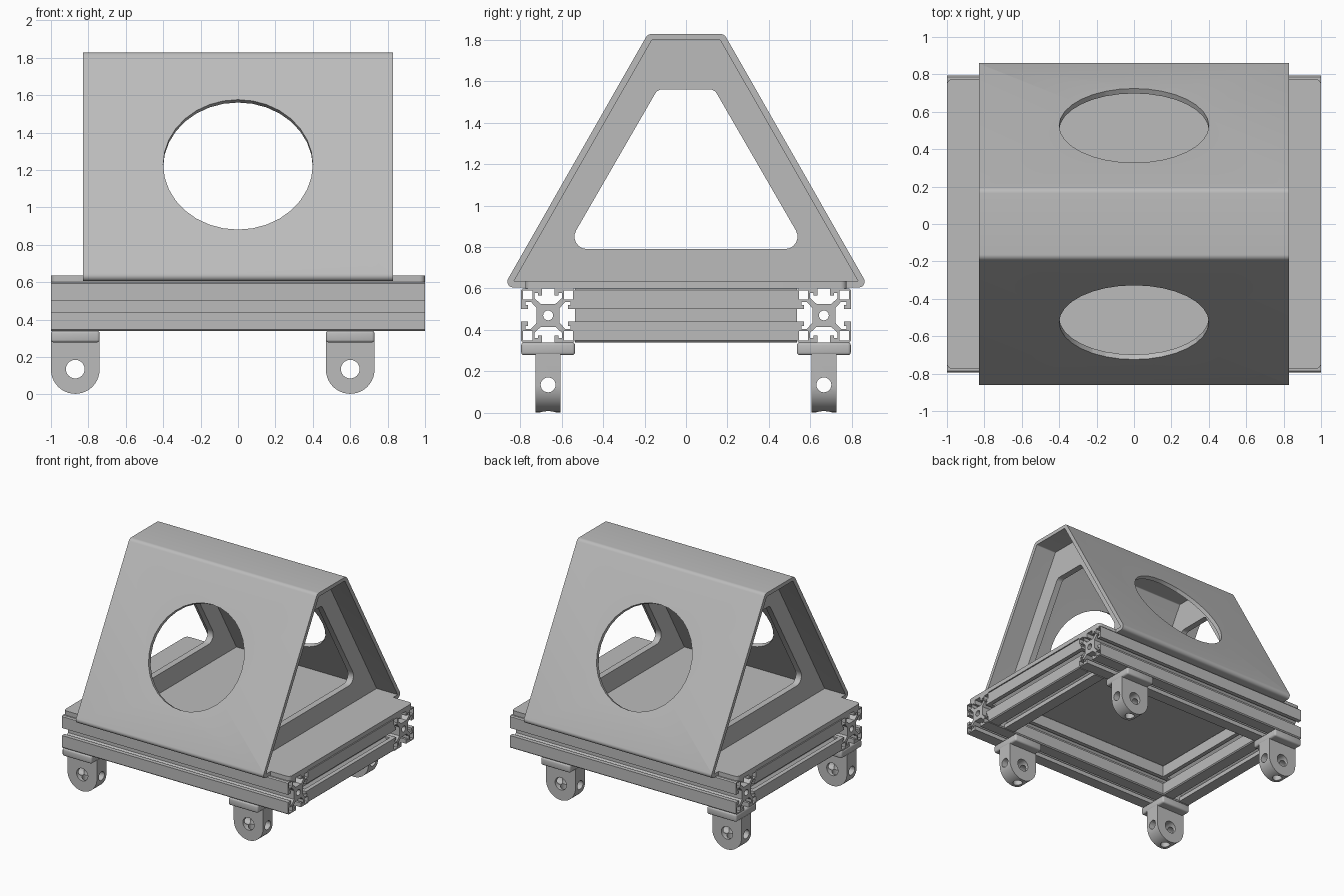
import bpy, bmesh, math
from mathutils import Matrix, Vector

if "Cube" in bpy.data.objects:
    bpy.data.objects.remove(bpy.data.objects["Cube"])

grey = bpy.data.materials.new("grey_metal")
grey.diffuse_color = (0.50, 0.50, 0.50, 1)
grey.use_nodes = True
grey.node_tree.nodes["Principled BSDF"].inputs["Base Color"].default_value = grey.diffuse_color

ALONG_X = Matrix(((0, 0, 1, 0), (1, 0, 0, 0), (0, 1, 0, 0), (0, 0, 0, 1)))   # profile is (y, z)
ALONG_Y = Matrix(((1, 0, 0, 0), (0, 0, 1, 0), (0, 1, 0, 0), (0, 0, 0, 1)))   # profile is (x, z)
ALONG_Z = Matrix.Identity(4)


def fillet(points, steps=6):
    """Round the corners of a polygon given as (u, v, radius)."""
    out = []
    for i, (u, v, r) in enumerate(points):
        p = Vector((u, v))
        if r == 0:
            out.append(p)
            continue
        a = (Vector(points[i - 1][:2]) - p).normalized()
        b = (Vector(points[(i + 1) % len(points)][:2]) - p).normalized()
        half = a.angle(b) / 2
        c = p + (a + b).normalized() * r / math.sin(half)
        s = p + a * r / math.tan(half) - c
        e = p + b * r / math.tan(half) - c
        turn = s.angle_signed(e)
        for k in range(steps + 1):
            t = -turn * k / steps
            out.append(c + Vector((s.x * math.cos(t) - s.y * math.sin(t),
                                   s.x * math.sin(t) + s.y * math.cos(t))))
    return out


def circle(u, v, r, n=24):
    return [(u + r * math.cos(2 * math.pi * i / n), v + r * math.sin(2 * math.pi * i / n))
            for i in range(n)]


def finish(ob, angle=35):
    ob.data.materials.clear()
    ob.data.materials.append(grey)
    bpy.ops.object.select_all(action='DESELECT')
    ob.select_set(True)
    bpy.context.view_layer.objects.active = ob
    bpy.ops.object.shade_smooth_by_angle(angle=math.radians(angle))
    return ob


def extrude(name, loops, depth, axes, loc=(0, 0, 0)):
    """Extrude an outline with holes, centred on loc."""
    cu = bpy.data.curves.new(name, 'CURVE')
    cu.dimensions, cu.fill_mode, cu.extrude = '2D', 'BOTH', depth / 2
    for loop in loops:
        sp = cu.splines.new('POLY')
        sp.points.add(len(loop) - 1)
        for q, p in zip(sp.points, loop):
            q.co = (p[0], p[1], 0, 1)
        sp.use_cyclic_u = True
    tmp = bpy.data.objects.new("tmp", cu)
    bpy.context.collection.objects.link(tmp)
    bpy.context.view_layer.update()
    ev = tmp.evaluated_get(bpy.context.evaluated_depsgraph_get())
    me = bpy.data.meshes.new_from_object(ev)
    bpy.data.objects.remove(tmp)
    bm = bmesh.new()
    bm.from_mesh(me)
    bm.transform(Matrix.Translation(loc) @ axes)
    bmesh.ops.remove_doubles(bm, verts=bm.verts, dist=1e-5)
    bmesh.ops.recalc_face_normals(bm, faces=bm.faces)
    bm.to_mesh(me)
    bm.free()
    me.name = name
    ob = bpy.data.objects.new(name, me)
    bpy.context.collection.objects.link(ob)
    return finish(ob)


def cut(ob, r, depth, matrix, n=24):
    """Drill a round hole and bake it into the mesh."""
    bm = bmesh.new()
    bmesh.ops.create_cone(bm, cap_ends=True, segments=n, radius1=r, radius2=r,
                          depth=depth, matrix=matrix)
    me = bpy.data.meshes.new("cutter")
    bm.to_mesh(me)
    bm.free()
    tool = bpy.data.objects.new("cutter", me)
    tool.hide_render = True
    bpy.context.collection.objects.link(tool)
    mod = ob.modifiers.new("hole", 'BOOLEAN')
    mod.operation, mod.solver, mod.object = 'DIFFERENCE', 'EXACT', tool
    bpy.context.view_layer.objects.active = ob
    bpy.ops.object.modifier_apply(modifier=mod.name)
    bpy.data.objects.remove(tool)
    finish(ob)


def box(name, size, loc, bevel):
    bpy.ops.mesh.primitive_cube_add(size=1, location=loc)
    ob = bpy.context.object
    ob.name = name
    ob.data.transform(Matrix.Diagonal((*size, 1)))
    mod = ob.modifiers.new("bevel", 'BEVEL')
    mod.width, mod.segments = bevel, 3
    bpy.ops.object.modifier_apply(modifier=mod.name)
    return finish(ob)


# Slotted rail section: one quarter turned four times, with hollow corners and a bore
quarter = [(0.055, -0.035), (0.055, 0.035), (0.083, 0.066), (0.108, 0.066), (0.108, 0.05),
           (0.096, 0.05), (0.096, 0.03), (0.13, 0.03), (0.13, 0.122), (0.122, 0.13),
           (0.03, 0.13), (0.03, 0.096), (0.05, 0.096), (0.05, 0.108), (0.066, 0.108),
           (0.066, 0.083)]
outline = []
for k in range(4):
    c, s = round(math.cos(k * math.pi / 2)), round(math.sin(k * math.pi / 2))
    outline += [(c * u - s * v, s * u + c * v) for u, v in quarter]
section = [outline, circle(0, 0, 0.024, 16)]
for su in (-1, 1):
    for sv in (-1, 1):
        section.append([(su * u, sv * v) for u, v in
                        ((0.076, 0.076), (0.12, 0.076), (0.12, 0.12), (0.076, 0.12))])

RAIL_Y, RAIL_Z = 0.665, 0.47
for side, tag in ((-1, "front"), (1, "back")):
    extrude(tag + "_rail", section, 2.0, ALONG_X, (0, side * RAIL_Y, RAIL_Z))
for side, tag in ((-1, "left"), (1, "right")):
    extrude(tag + "_cross_rail", section, 1.07, ALONG_Y, (side * 0.87, 0, RAIL_Z))

# Base plate
plate = fillet([(-1, -0.775, 0.03), (1, -0.775, 0.03), (1, 0.775, 0.03), (-1, 0.775, 0.03)])
extrude("base_plate", [plate], 0.035, ALONG_Z, (0, 0, 0.6175))

# Folded sheet cover with a round window in each slope
half = [(0.77, 0.635, 0), (0.77, 0.605, 0), (0.882, 0.605, 0.028), (0.184, 1.828, 0.035)]
inner = [(0.165, 1.798, 0.01), (0.83, 0.635, 0)]
shell = ([(-u, v, r) for u, v, r in half] + [(u, v, r) for u, v, r in reversed(half)]
         + inner[::-1] + [(-u, v, r) for u, v, r in inner])
cover = extrude("cover", [fillet(shell)], 1.66, ALONG_X)
for side in (-1, 1):
    tilt = Vector((0, side * 0.868, 0.497)).to_track_quat('Z', 'Y').to_matrix().to_4x4()
    cut(cover, 0.4, 0.25, Matrix.Translation((0, side * 0.52, 1.225)) @ tilt, 32)

# Triangular end frames, set in from the cover edges
rim = [(-0.83, 0.635), (0.83, 0.635), (0.165, 1.798), (-0.165, 1.798)]
window = fillet([(-0.582, 0.79, 0.06), (0.582, 0.79, 0.06), (0.137, 1.56, 0.04), (-0.137, 1.56, 0.04)])
for side, tag in ((-1, "left"), (1, "right")):
    extrude(tag + "_frame", [rim, window], 0.05, ALONG_X, (side * 0.62, 0, 0))

# Feet: bevelled pad and drilled rounded lug
lug = [(-0.13, 0.285), *[(0.13 * math.cos(a), 0.133 + 0.13 * math.sin(a))
       for a in (math.pi + math.pi * i / 20 for i in range(21))], (0.13, 0.285)]
for x in (-0.87, 0.60):
    for y in (-RAIL_Y, RAIL_Y):
        box("foot_pad", (0.26, 0.26, 0.062), (x, y, 0.309), 0.014)
        foot = extrude("foot_lug", [lug, circle(0, 0.135, 0.05)], 0.12, ALONG_Y, (x, y, 0))
        cut(foot, 0.036, 0.4, Matrix.Translation((x, y, 0.135)) @ Matrix.Rotation(math.pi / 2, 4, 'Y'))
        cut(foot, 0.036, 0.16, Matrix.Translation((x, y, 0.05)))
